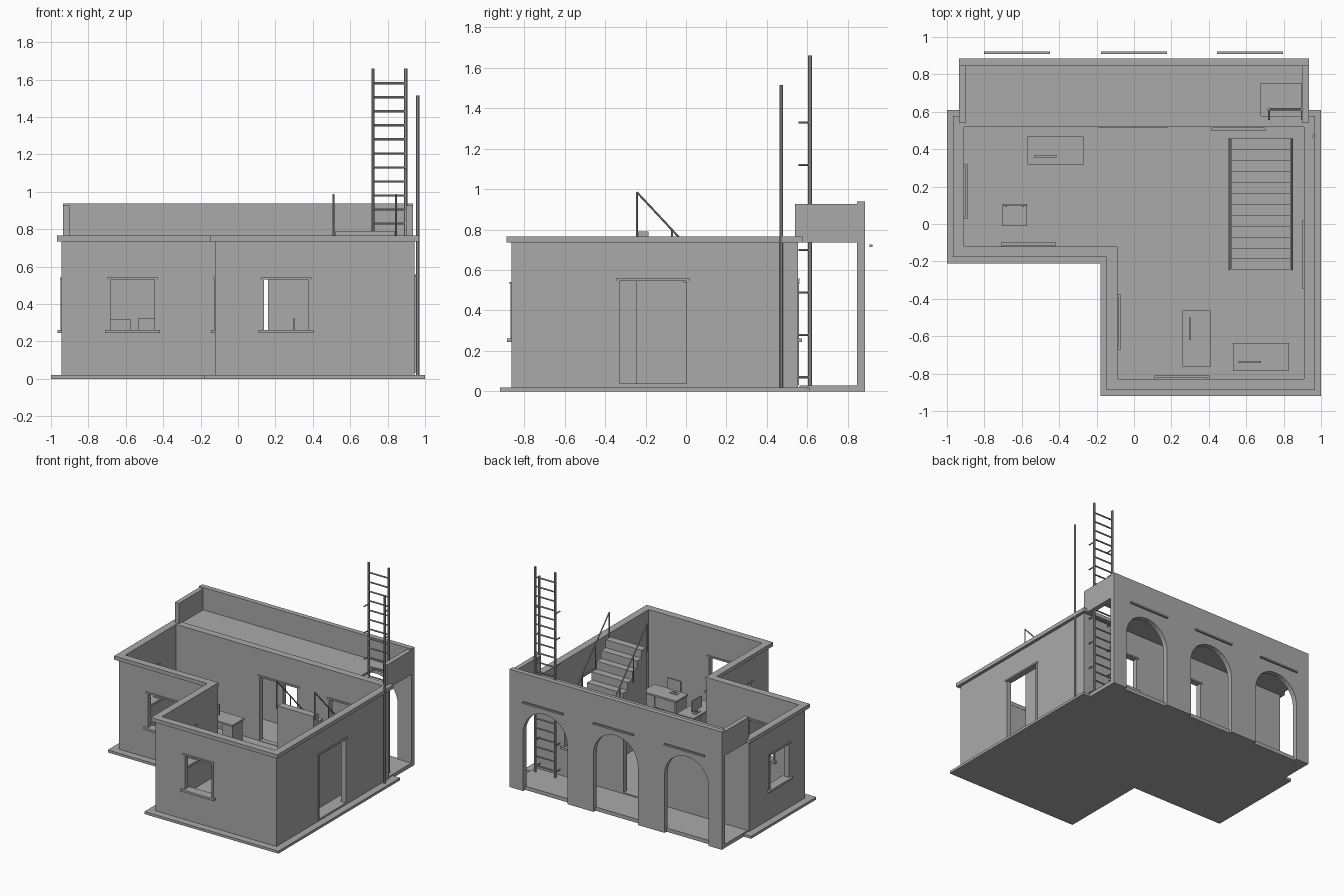
import bpy, bmesh, math
from mathutils import Vector

cube = bpy.data.objects.get("Cube")
if cube:
    bpy.data.objects.remove(cube, do_unlink=True)

grey = bpy.data.materials.new("plain grey")
grey.use_nodes = True
GREY = (0.4, 0.4, 0.4, 1)
grey.diffuse_color = GREY
grey.node_tree.nodes["Principled BSDF"].inputs["Base Color"].default_value = GREY


def finish(name, bm):
    bmesh.ops.recalc_face_normals(bm, faces=bm.faces)
    me = bpy.data.meshes.new(name)
    bm.to_mesh(me)
    bm.free()
    me.materials.append(grey)
    ob = bpy.data.objects.new(name, me)
    bpy.context.collection.objects.link(ob)
    return ob


def add_box(bm, x, y, z):
    """Box from three (low, high) ranges."""
    vs = bmesh.ops.create_cube(bm, size=1)["verts"]
    for v in vs:
        v.co = [(r[0] + r[1]) / 2 + c * (r[1] - r[0]) for c, r in zip(v.co, (x, y, z))]


def boxes(name, *ranges):
    bm = bmesh.new()
    for r in ranges:
        add_box(bm, *r)
    return finish(name, bm)


def prism(name, points, shift):
    """Extrude a closed outline of 3D points along a vector."""
    bm = bmesh.new()
    face = bm.faces.new([bm.verts.new(p) for p in points])
    new = bmesh.ops.extrude_face_region(bm, geom=[face])["geom"]
    bmesh.ops.translate(bm, vec=shift, verts=[g for g in new if isinstance(g, bmesh.types.BMVert)])
    return finish(name, bm)


def rods(name, paths, radius):
    """Thin round bars between pairs of points."""
    bm = bmesh.new()
    for a, b in paths:
        a, b = Vector(a), Vector(b)
        d = b - a
        vs = bmesh.ops.create_cone(bm, cap_ends=True, segments=8, radius1=radius,
                                   radius2=radius, depth=d.length)["verts"]
        turn = d.to_track_quat("Z", "Y")
        for v in vs:
            v.co = turn @ v.co + (a + b) / 2
    ob = finish(name, bm)
    bpy.context.view_layer.objects.active = ob
    ob.select_set(True)
    bpy.ops.object.shade_smooth_by_angle()
    ob.select_set(False)


def outline(d, z):
    """L-shaped plan, moved inward by d."""
    return [(-1 + d, .61 - d, z), (-1 + d, -.21 + d, z), (-.18 + d, -.21 + d, z),
            (-.18 + d, -.92 + d, z), (1 - d, -.92 + d, z), (1 - d, .61 - d, z)]


def ring(name, outer, inner, z0, z1):
    bm = bmesh.new()
    loops = [[bm.verts.new(p) for p in outline(d, z)]
             for d, z in ((outer, z0), (outer, z1), (inner, z1), (inner, z0))]
    for k in range(4):
        a, b = loops[k], loops[(k + 1) % 4]
        for i in range(6):
            j = (i + 1) % 6
            bm.faces.new((a[i], a[j], b[j], b[i]))
    return finish(name, bm)


def cut(ob, cutter):
    mod = ob.modifiers.new("cut", "BOOLEAN")
    mod.operation, mod.solver, mod.object = "DIFFERENCE", "EXACT", cutter
    bpy.context.view_layer.objects.active = ob
    bpy.ops.object.modifier_apply(modifier=mod.name)
    bpy.data.objects.remove(cutter, do_unlink=True)


# Ground slab, floor and walls with a coping
FLOOR, WALL = .035, .735
prism("ground_slab", outline(0, 0), (0, 0, .02))
prism("house_floor", outline(.057, .02), (0, 0, FLOOR - .02))
walls = ring("house_walls", .057, .089, .03, WALL)
ring("wall_coping", .033, .091, WALL, .765)

# Openings: name, wall axis, wall centre line, centre along wall, width, bottom, top
openings = [
    ("front_right_window", "x", -.137, -.565, .25, .26, .535),
    ("front_left_window", "x", -.847, .257, .25, .26, .535),
    ("right_side_window", "y", -.927, .175, .25, .26, .535),
    ("inner_corner_window", "y", -.107, -.525, .25, .26, .535),
    ("back_window", "x", .537, .56, .25, .26, .535),
    ("side_door", "y", .927, -.163, .345, FLOOR, .55),
    ("back_door", "x", .537, -.005, .345, FLOOR, .55),
]
holes = []
for name, axis, wall, mid, width, z0, z1 in openings:
    def piece(u0, u1, depth, low, high):
        u, v = (mid + u0, mid + u1), (wall - depth, wall + depth)
        return (u, v, (low, high)) if axis == "x" else (v, u, (low, high))
    h = width / 2
    holes.append(piece(-h, h, .06, z0, z1))
    t = .007
    parts = [piece(-h - t, -h + t, .021, z0, z1), piece(h - t, h + t, .021, z0, z1),
             piece(-h - .011, h + .011, .025, z1 - .005, z1 + .007)]
    if "window" in name:
        parts.append(piece(-h - .022, h + .022, .037, z0 - .015, z0 + .002))
    else:
        parts.append(piece(-h - t, h + t, .021, z0 - .004, z0 + .003))
    boxes(name + "_frame", *parts)
cut(walls, boxes("opening_cutter", *holes))

# Porch: floor, arched back wall, side parapets and roof with a hatch
X, ARCH, SPRING = .935, .195, .465
boxes("porch_floor", ((-X, X), (.56, .86), (0, .03)))
arch_line = [(-X, 0)]
for cx in (-.625, 0, .62):
    arch_line.append((cx - ARCH, 0))
    for i in range(17):
        a = math.pi * (1 - i / 16)
        arch_line.append((cx + ARCH * math.cos(a), SPRING + ARCH * math.sin(a)))
    arch_line.append((cx + ARCH, 0))
arch_line += [(X, 0), (X, .938), (-X, .938)]
prism("arched_wall", [(x, .845, z) for x, z in arch_line], (0, .04, 0))
for side, s in (("left", 1), ("right", -1)):
    boxes(side + "_parapet", (sorted((s * .898, s * X)), (.54, .845), (.735, .927)))
roof = boxes("porch_roof", ((-.9, .9), (.55, .846), (.735, .76)))
cut(roof, boxes("hatch_cutter", ((.68, .895), (.578, .75), (.7, .8))))
boxes("arch_bars", *[((cx - .177, cx + .177), (.908, .922), (.715, .727)) for cx in (-.625, 0, .62)])

# Solid stair rising to the front
STEPS, Y0, RUN, TOP = 12, .46, .0587, .79
RISE = (TOP - FLOOR) / STEPS
stair = [(.52, Y0, FLOOR)]
for i in range(STEPS):
    z = FLOOR + (i + 1) * RISE
    stair += [(.52, Y0 - i * RUN, z), (.52, Y0 - (i + 1) * RUN, z)]
stair.append((.52, Y0 - STEPS * RUN, FLOOR))
prism("staircase", stair, (.317, 0, 0))

# Hand rails on both sides of the stair
for side, x in (("right", .51), ("left", .845)):
    def rail_z(y):
        return .985 - (y + .243) * RISE / RUN
    bars = [((x, -.243, rail_z(-.243)), (x, .455, rail_z(.455)))]
    for i in range(5):
        y = -.243 + i * .1745
        bars.append(((x, y, rail_z(y) - .22), (x, y, rail_z(y))))
    rods(side + "_hand_rail", bars, .005)

# Roof ladder and mast
LX, LY = (.722, .897), .613
rods("ladder_rails", [((x, LY, .03), (x, LY, 1.66)) for x in LX], .009)
rods("ladder_rungs", [((LX[0], LY, 1.58 - i * .075), (LX[1], LY, 1.58 - i * .075))
                      for i in range(21)], .006)
rods("ladder_brackets", [((x, .555, .07 + i * .21), (x, LY, .07 + i * .21))
                         for x in LX for i in range(7)], .005)
rods("mast", [((.962, .47, .02), (.962, .47, 1.515))], .009)


# Desks with a drawer block, a side panel and a screen
def desk(name, cx, cy, angle, screen_u, screen_v):
    bm = bmesh.new()
    z = .21
    add_box(bm, (-.15, .15), (-.075, .075), (z - .014, z))
    add_box(bm, (-.14, -.125), (-.065, .065), (FLOOR, z - .014))
    add_box(bm, (.05, .14), (-.065, .065), (FLOOR, z - .014))
    add_box(bm, (-.125, .05), (.045, .055), (.1, z - .014))
    u, v = screen_u, screen_v
    add_box(bm, (u - .06, u + .06), (v - .005, v + .005), (z + .025, .322))
    add_box(bm, (u - .01, u + .01), (v - .004, v + .004), (z, z + .03))
    add_box(bm, (u - .03, u + .03), (v - .015, v + .015), (z, z + .005))
    ob = finish(name, bm)
    ob.location = (cx, cy, 0)
    ob.rotation_euler.z = angle


desk("back_desk", -.42, .393, 0, -.055, -.033)
desk("middle_desk", .333, -.613, math.pi / 2, .053, .033)
desk("front_desk", .68, -.71, 0, -.06, -.028)

# Chair with four legs and a back rest
legs = [((x, x + .014), (y, y + .014), (FLOOR, .15)) for x in (-.7, -.59) for y in (-.005, .085)]
posts = [((x, x + .01), (.092, .102), (.165, .25)) for x in (-.69, -.598)]
boxes("chair", ((-.705, -.571), (-.01, .105), (.15, .165)),
      ((-.7, -.576), (.097, .107), (.23, .32)), *legs, *posts)
